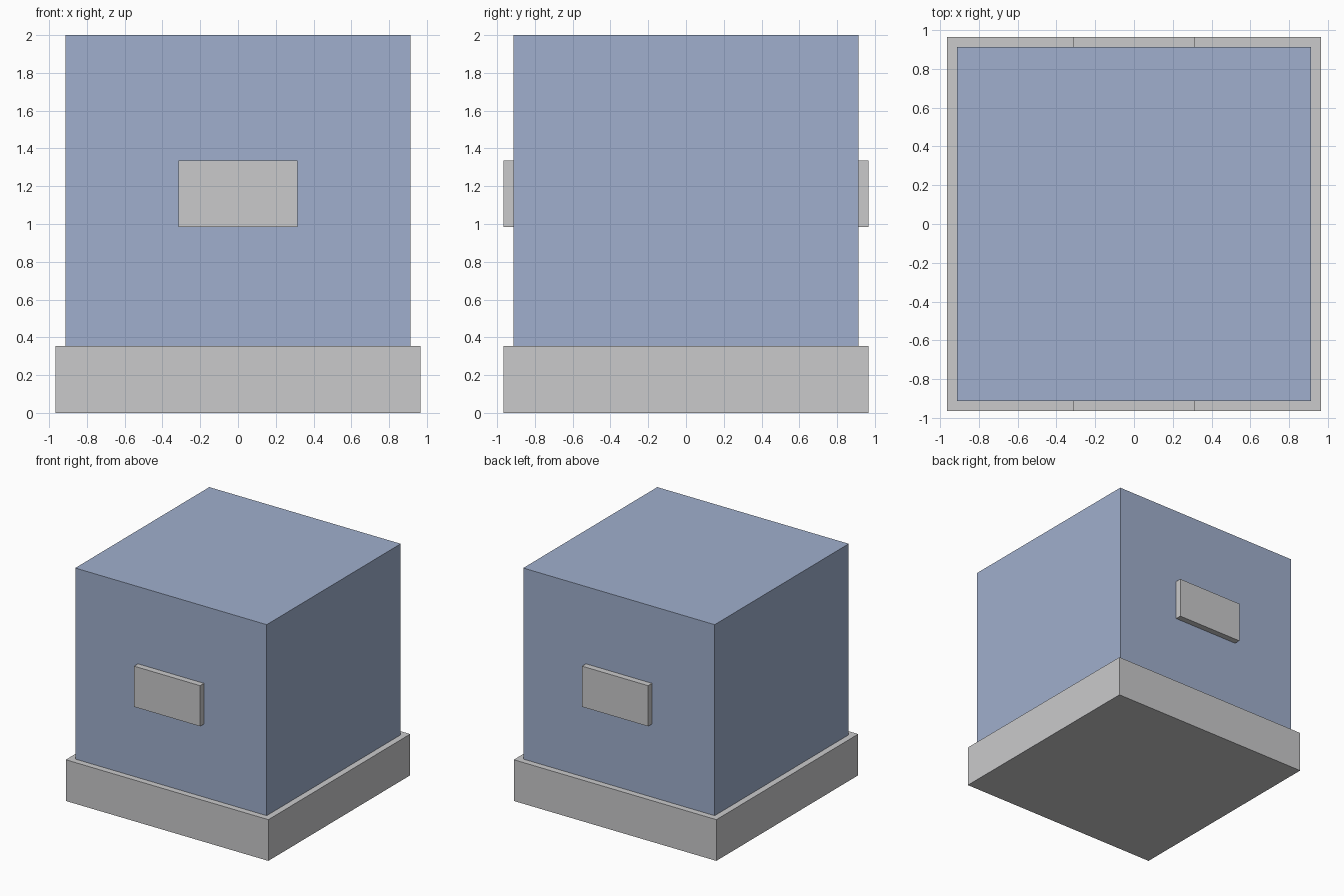
import bpy

if "Cube" in bpy.data.objects:
    bpy.data.objects.remove(bpy.data.objects["Cube"], do_unlink=True)


def make_material(name, color):
    mat = bpy.data.materials.new(name)
    mat.use_nodes = True
    mat.diffuse_color = color
    mat.node_tree.nodes["Principled BSDF"].inputs["Base Color"].default_value = color
    return mat


def make_box(name, low, high, mat):
    """Flat-sided box between two opposite corners."""
    size = [h - l for l, h in zip(low, high)]
    centre = [(h + l) / 2 for l, h in zip(low, high)]
    bpy.ops.mesh.primitive_cube_add(size=1, location=centre)
    box = bpy.context.object
    box.name = name
    box.scale = size
    bpy.ops.object.transform_apply(location=False, rotation=False, scale=True)
    box.data.materials.append(mat)
    return box


blue = make_material("soft blue", (0.35, 0.43, 0.61, 1))
grey = make_material("light grey", (0.59, 0.59, 0.60, 1))

BODY = 0.912    # half width of the body
RIM = 0.965     # half width of the base and reach of the plates
BASE_TOP = 0.355

# Base plinth and the body standing in it
make_box("base", (-RIM, -RIM, 0), (RIM, RIM, BASE_TOP), grey)
make_box("body", (-BODY, -BODY, 0.01), (BODY, BODY, 2), blue)

# Raised plates on the front and back
for name, side in (("front_plate", -1), ("back_plate", 1)):
    y_low, y_high = sorted((side * (BODY - 0.02), side * RIM))
    make_box(name, (-0.315, y_low, 0.985), (0.315, y_high, 1.335), grey)
